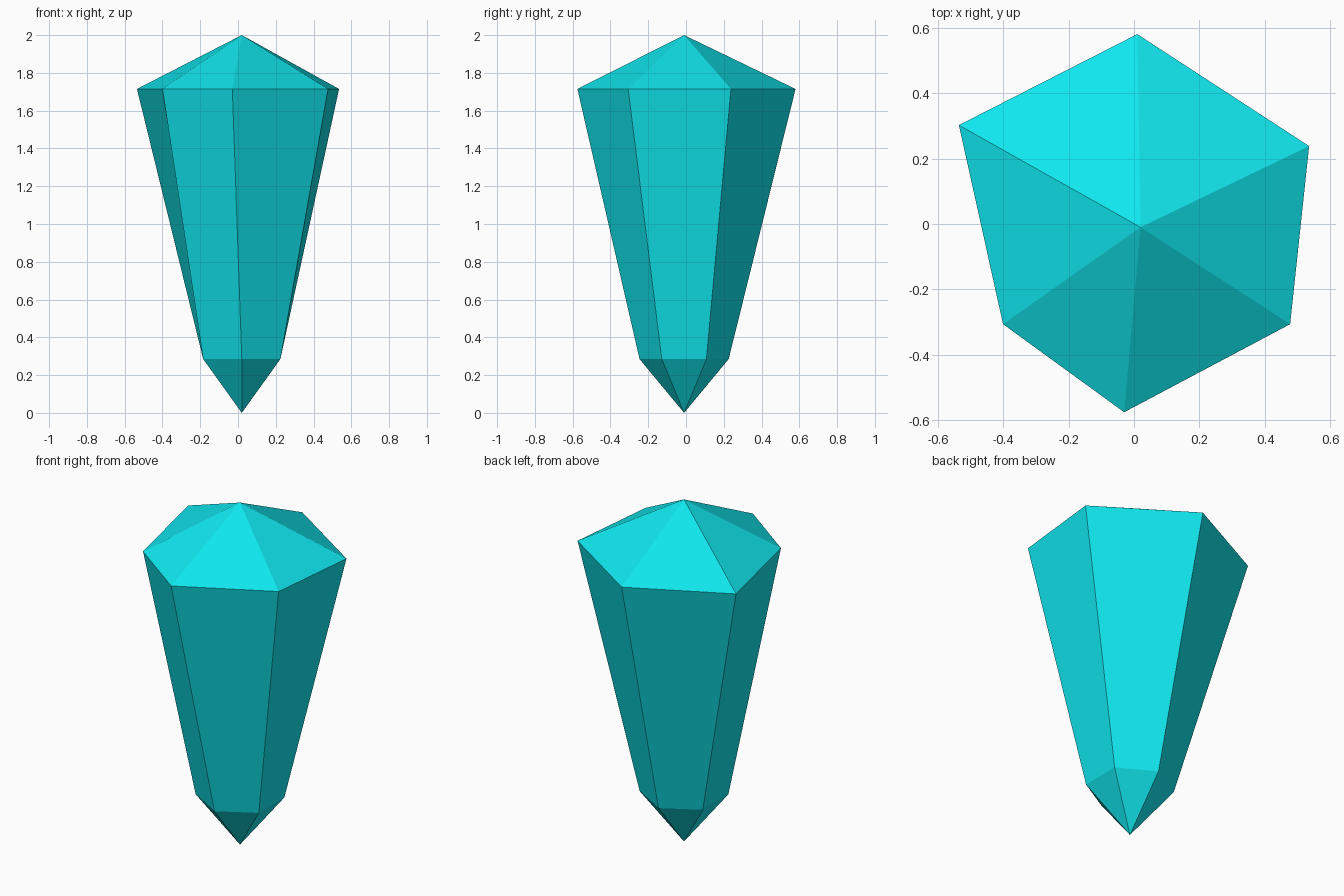
import bpy, bmesh
from math import cos, sin, radians

if "Cube" in bpy.data.objects:
    bpy.data.objects.remove(bpy.data.objects["Cube"])

CENTRE = (0.02, -0.01)
LOW_Z, HIGH_Z, TOP_Z = 0.285, 1.715, 2.0
LOW_RADIUS = 0.236

# Regular lower girdle, slightly irregular upper girdle (both counter-clockwise from the back)
angles = [radians(90 + 60 * i) for i in range(6)]
low_ring = [(CENTRE[0] + LOW_RADIUS * cos(a), CENTRE[1] + LOW_RADIUS * sin(a)) for a in angles]
high_ring = [(0.01, 0.58), (-0.535, 0.302), (-0.40, -0.306),
             (-0.03, -0.575), (0.477, -0.306), (0.535, 0.238)]

bm = bmesh.new()
bottom = bm.verts.new((*CENTRE, 0))
top = bm.verts.new((*CENTRE, TOP_Z))
low = [bm.verts.new((x, y, LOW_Z)) for x, y in low_ring]
high = [bm.verts.new((x, y, HIGH_Z)) for x, y in high_ring]

# Point, body and cap facets
for i in range(6):
    j = (i + 1) % 6
    bm.faces.new((bottom, low[j], low[i]))
    bm.faces.new((low[i], low[j], high[j], high[i]))
    bm.faces.new((high[i], high[j], top))
bmesh.ops.recalc_face_normals(bm, faces=bm.faces)

mesh = bpy.data.meshes.new("crystal")
bm.to_mesh(mesh)
bm.free()

crystal = bpy.data.objects.new("crystal", mesh)
bpy.context.collection.objects.link(crystal)

# Cyan gem colour
cyan = bpy.data.materials.new("cyan_gem")
cyan.diffuse_color = (0.005, 0.8, 0.86, 1)
cyan.use_nodes = True
cyan.node_tree.nodes["Principled BSDF"].inputs["Base Color"].default_value = cyan.diffuse_color
mesh.materials.append(cyan)
